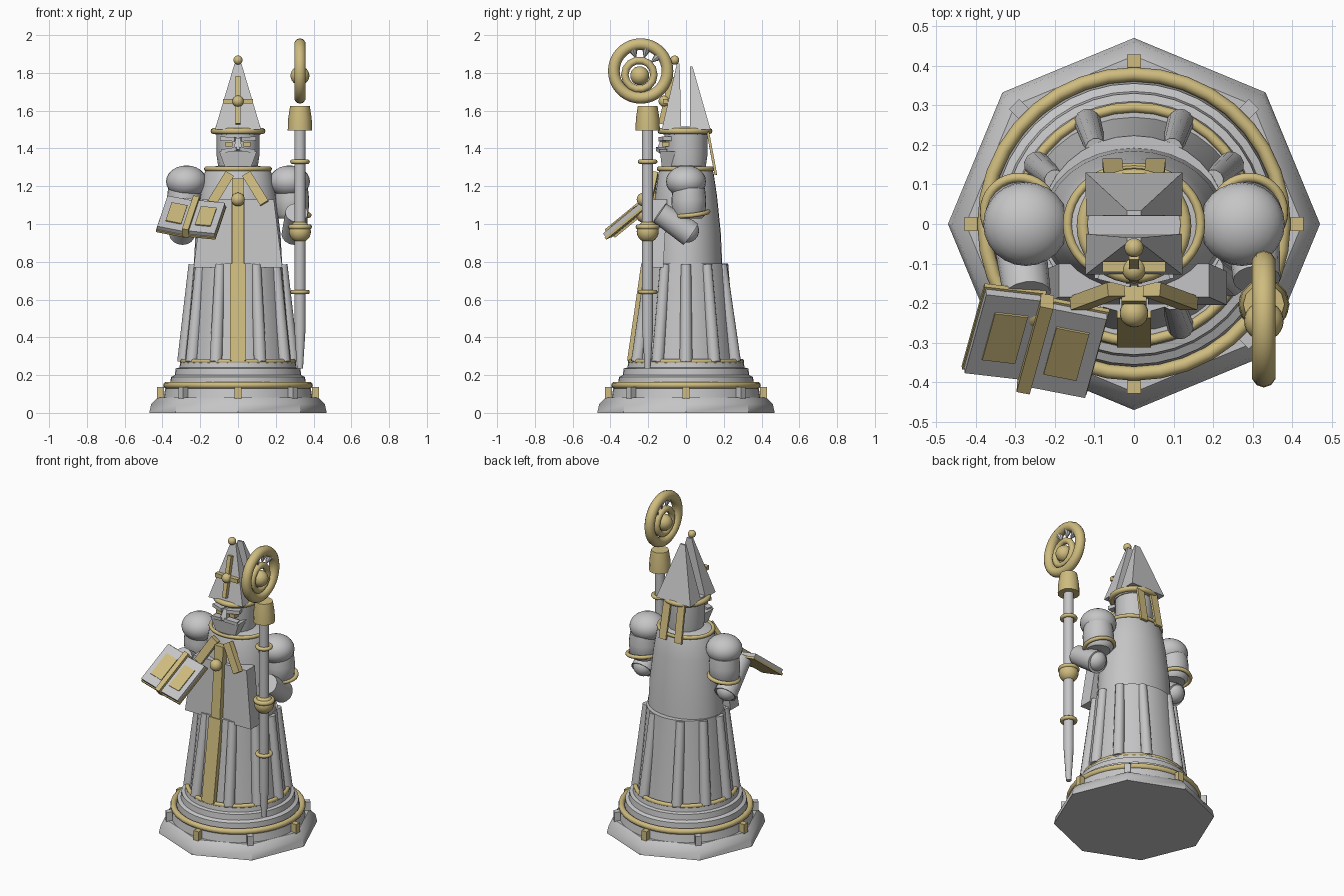
import bpy, bmesh, math
from mathutils import Vector, Matrix

if "Cube" in bpy.data.objects:
    bpy.data.objects.remove(bpy.data.objects["Cube"])


def colour(name, rgb):
    m = bpy.data.materials.new(name)
    m.diffuse_color = (*rgb, 1)
    m.use_nodes = True
    m.node_tree.nodes["Principled BSDF"].inputs["Base Color"].default_value = m.diffuse_color
    return m


SILVER = colour("silver", (0.56, 0.56, 0.57))
GOLD = colour("gold", (0.62, 0.50, 0.21))


def finish(name, bm, mat, mx=Matrix(), angle=40):
    bm.transform(mx)
    bmesh.ops.recalc_face_normals(bm, faces=bm.faces)
    me = bpy.data.meshes.new(name)
    bm.to_mesh(me)
    bm.free()
    me.materials.append(mat)
    ob = bpy.data.objects.new(name, me)
    bpy.context.collection.objects.link(ob)
    bpy.context.view_layer.objects.active = ob
    bpy.ops.object.select_all(action='DESELECT')
    ob.select_set(True)
    bpy.ops.object.shade_smooth_by_angle(angle=math.radians(angle))
    return ob


def lathe(name, profile, mat, n=32, sy=1.0, turn=0.0, x=0, y=0):
    """Closed stack of rings from (radius, z) pairs; sy squashes it in y."""
    bm = bmesh.new()
    rings = []
    for r, z in profile:
        rings.append([bm.verts.new((x + r * math.cos(turn + math.tau * i / n),
                                    y + sy * r * math.sin(turn + math.tau * i / n), z)) for i in range(n)])
    for a, b in zip(rings, rings[1:]):
        for i in range(n):
            bm.faces.new((a[i], a[(i + 1) % n], b[(i + 1) % n], b[i]))
    bm.faces.new(rings[0])
    bm.faces.new(rings[-1])
    return finish(name, bm, mat)


def rod(name, p0, p1, r0, r1, mat, n=12):
    p0, p1 = Vector(p0), Vector(p1)
    bm = bmesh.new()
    bmesh.ops.create_cone(bm, cap_ends=True, segments=n, radius1=r0, radius2=r1, depth=(p1 - p0).length)
    rot = (p1 - p0).to_track_quat('Z', 'Y').to_matrix().to_4x4()
    return finish(name, bm, mat, Matrix.Translation((p0 + p1) / 2) @ rot)


def ball(name, c, r, mat, n=12):
    r = r if isinstance(r, tuple) else (r, r, r)
    bm = bmesh.new()
    bmesh.ops.create_uvsphere(bm, u_segments=n * 2, v_segments=n, radius=1)
    return finish(name, bm, mat, Matrix.Translation(c) @ Matrix.Diagonal((*r, 1)))


def ring(name, c, R, r, mat, axis=(0, 0, 1), sy=1.0, n=36):
    bm = bmesh.new()
    k = 10
    v = [[bm.verts.new(((R + r * math.cos(b)) * math.cos(a), sy * (R + r * math.cos(b)) * math.sin(a),
                        r * math.sin(b))) for b in [math.tau * j / k for j in range(k)]]
         for a in [math.tau * i / n for i in range(n)]]
    for i in range(n):
        for j in range(k):
            bm.faces.new((v[i][j], v[(i + 1) % n][j], v[(i + 1) % n][(j + 1) % k], v[i][(j + 1) % k]))
    rot = Vector(axis).to_track_quat('Z', 'Y').to_matrix().to_4x4() if axis != (0, 0, 1) else Matrix()
    return finish(name, bm, mat, Matrix.Translation(c) @ rot)


def block(name, c, size, mat, frame=Matrix()):
    bm = bmesh.new()
    bmesh.ops.create_cube(bm, size=1)
    return finish(name, bm, mat, Matrix.Translation(c) @ frame @ Matrix.Diagonal((*size, 1)), 30)


def bar(name, p0, p1, width, thick, mat):
    """Flat strip from p0 to p1, facing roughly along y."""
    p0, p1 = Vector(p0), Vector(p1)
    w = (p1 - p0).normalized()
    u = Vector((0, 1, 0)).cross(w).normalized()
    frame = Matrix((u, w.cross(u), w)).transposed().to_4x4()
    return block(name, (p0 + p1) / 2, (width, thick, (p1 - p0).length), mat, frame)


def wedge(name, bottom, top, mat):
    """Tapered solid between two rectangles (x0, x1, y0, y1, z)."""
    bm = bmesh.new()
    q = [[bm.verts.new((x, y, z)) for x, y in ((a, c), (b, c), (b, d), (a, d))]
         for a, b, c, d, z in (bottom, top)]
    for i in range(4):
        j = (i + 1) % 4
        bm.faces.new((q[0][i], q[0][j], q[1][j], q[1][i]))
    bm.faces.new(q[0])
    bm.faces.new(q[1])
    return finish(name, bm, mat, angle=30)


# Plinth: octagon, stepped tiers, trim rings and studs
lathe("octagon_base", [(0.47, 0), (0.46, 0.045), (0.425, 0.082)], SILVER, n=8)
lathe("base_tiers", [(0.395, 0.075), (0.385, 0.13), (0.36, 0.135), (0.355, 0.19), (0.335, 0.2),
                     (0.33, 0.235), (0.31, 0.24), (0.305, 0.27)], SILVER, n=40)
ring("base_trim", (0, 0, 0.147), 0.378, 0.018, GOLD)
ring("hem_trim", (0, 0, 0.273), 0.295, 0.013, GOLD)
for i in range(8):
    a = math.tau * i / 8
    block("base_stud", (0.41 * math.cos(a), 0.41 * math.sin(a), 0.107), (0.036, 0.036, 0.06),
          SILVER if i % 2 else GOLD, Matrix.Rotation(a, 4, 'Z'))

# Robe skirt with raised folds
lathe("skirt", [(0.285, 0.26), (0.26, 0.5), (0.235, 0.79)], SILVER, sy=0.95)
for d in (0, 32, 66, 114, 148, 180, 212, 246, 294, 328):
    c, s = math.cos(math.radians(d)), math.sin(math.radians(d))
    rod("skirt_fold", (0.288 * c, 0.282 * s, 0.27), (0.235 * c, 0.208 * s, 0.785), 0.034, 0.027, SILVER)

# Mantle, front panels and stole
lathe("mantle", [(0.235, 0.765), (0.225, 0.95), (0.2, 1.15), (0.178, 1.27), (0.165, 1.295), (0.1, 1.31)],
      SILVER, sy=0.82)
ring("neck_trim", (0, 0, 1.292), 0.168, 0.012, GOLD, sy=0.86)
for s in (-1, 1):
    x = sorted((0.035 * s, 0.235 * s))
    xt = sorted((0.035 * s, 0.19 * s))
    wedge("front_panel", (*x, -0.205, -0.12, 0.77), (*xt, -0.185, -0.1, 1.13), SILVER)
    bar("stole_end", (0.045 * s, -0.165, 1.265), (0.14 * s, -0.2, 1.11), 0.05, 0.035, GOLD)
bar("lower_band", (0, -0.297, 0.275), (0, -0.222, 0.79), 0.085, 0.03, GOLD)
bar("upper_band", (0, -0.212, 0.77), (0, -0.175, 1.24), 0.062, 0.04, GOLD)
ball("clasp", (0, -0.225, 1.13), 0.036, GOLD)

# Arms: shoulder, sleeve, cuff band, forearm, hand
for s in (-1, 1):
    ball("shoulder", (0.273 * s, 0, 1.225), (0.108, 0.106, 0.085), SILVER)
    lathe("sleeve", [(0.07, 1.03), (0.088, 1.05), (0.092, 1.13), (0.085, 1.19)], SILVER, n=24, x=0.285 * s, y=0.015)
    ring("sleeve_band", (0.29 * s, 0.03, 1.055), 0.088, 0.012, GOLD, axis=(0.1 * s, -0.12, 1))
    hand = (-0.27, -0.18, 1.09) if s < 0 else (0.31, -0.14, 1.06)
    ball("elbow", (0.298 * s, 0.005, 0.965), 0.064, SILVER)
    rod("forearm", (0.298 * s, 0.025, 0.945), hand, 0.068, 0.06, SILVER, 16)
ball("book_hand", (-0.25, -0.22, 1.05), 0.045, GOLD)

# Head and face
lathe("head", [(0.1, 1.27), (0.113, 1.36), (0.113, 1.5)], SILVER, n=16)
wedge("beard", (-0.06, 0.06, -0.125, -0.02, 1.275), (-0.1, 0.1, -0.138, -0.02, 1.385), SILVER)
wedge("nose", (-0.022, 0.022, -0.155, -0.09, 1.395), (-0.012, 0.012, -0.13, -0.09, 1.455), SILVER)
for s in (-1, 1):
    block("eye", (0.048 * s, -0.105, 1.422), (0.036, 0.045, 0.022), GOLD)
    bar("brow", (0.012 * s, -0.122, 1.448), (0.088 * s, -0.098, 1.452), 0.022, 0.05, SILVER)
    bar("moustache", (0.005 * s, -0.14, 1.398), (0.085 * s, -0.12, 1.385), 0.02, 0.04, SILVER)

# Mitre: brim, two peaks, cross, finial and back ribbons
ring("mitre_brim", (0, -0.005, 1.492), 0.128, 0.017, GOLD)
lathe("mitre_band", [(0.118, 1.47), (0.118, 1.515)], SILVER, n=24)
wedge("front_peak", (-0.122, 0.122, -0.128, -0.025, 1.5), (-0.018, 0.018, -0.048, -0.034, 1.85), SILVER)
wedge("back_peak", (-0.122, 0.122, 0.02, 0.13, 1.5), (-0.018, 0.018, 0.022, 0.034, 1.835), SILVER)
bar("cross_upright", (0, -0.133, 1.53), (0, -0.077, 1.78), 0.026, 0.026, GOLD)
block("cross_arm", (0, -0.108, 1.65), (0.16, 0.026, 0.026), GOLD)
ball("cross_boss", (0, -0.115, 1.65), 0.03, GOLD)
ball("finial", (0, -0.06, 1.868), 0.024, GOLD)
for s in (-1, 1):
    bar("back_ribbon", (0.05 * s, 0.115, 1.49), (0.055 * s, 0.158, 1.26), 0.05, 0.014, GOLD)

# Staff with spiral head
X, Y = 0.328, -0.203
lathe("staff_pole", [(0.016, 0.235), (0.03, 0.45), (0.03, 1.52)], SILVER, n=14, x=X, y=Y)
for z in (0.64, 1.33):
    ring("staff_ring", (X, Y, z), 0.04, 0.012, GOLD, n=20)
ball("staff_grip", (X, Y, 0.96), 0.058, GOLD)
ring("grip_ring", (X, Y, 0.985), 0.05, 0.014, GOLD, n=20)
lathe("staff_collar", [(0.065, 1.495), (0.062, 1.56), (0.052, 1.625)], GOLD, n=12, x=X, y=Y)
ring("crook_outer", (X, -0.24, 1.81), 0.142, 0.031, GOLD, axis=(1, 0, 0))
ring("crook_inner", (X, -0.247, 1.79), 0.077, 0.02, GOLD, axis=(1, 0, 0), n=14)
ball("crook_boss", (X, -0.245, 1.785), 0.05, GOLD)
for d in (40, 75, 110):
    c, s = math.cos(math.radians(d)), math.sin(math.radians(d))
    rod("crook_leaf", (X, -0.24 + 0.125 * c, 1.81 + 0.125 * s),
        (X, -0.24 + 0.075 * c, 1.81 + 0.075 * s), 0.026, 0.004, SILVER, 8)

# Open book held in the hand
v = Vector((0.058, 0.21, 0.172)).normalized()
for s, c in ((-1, Vector((-0.327, -0.278, 1.045))), (1, Vector((-0.17, -0.318, 1.028)))):
    u = Vector((1, -0.17, -0.16 + 0.08 * s))
    u = (u - v * u.dot(v)).normalized()
    n = u.cross(v)
    F = Matrix((u, v, n)).transposed().to_4x4()
    block("book_cover", c - n * 0.016, (0.16, 0.275, 0.014), GOLD, F)
    block("book_pages", c + n * 0.001, (0.152, 0.262, 0.024), SILVER, F)
    block("page_panel", c + n * 0.015, (0.085, 0.155, 0.008), GOLD, F)
mid = Vector((-0.249, -0.3, 1.036))
block("book_spine", mid + n * 0.004, (0.034, 0.285, 0.055), GOLD, F)
